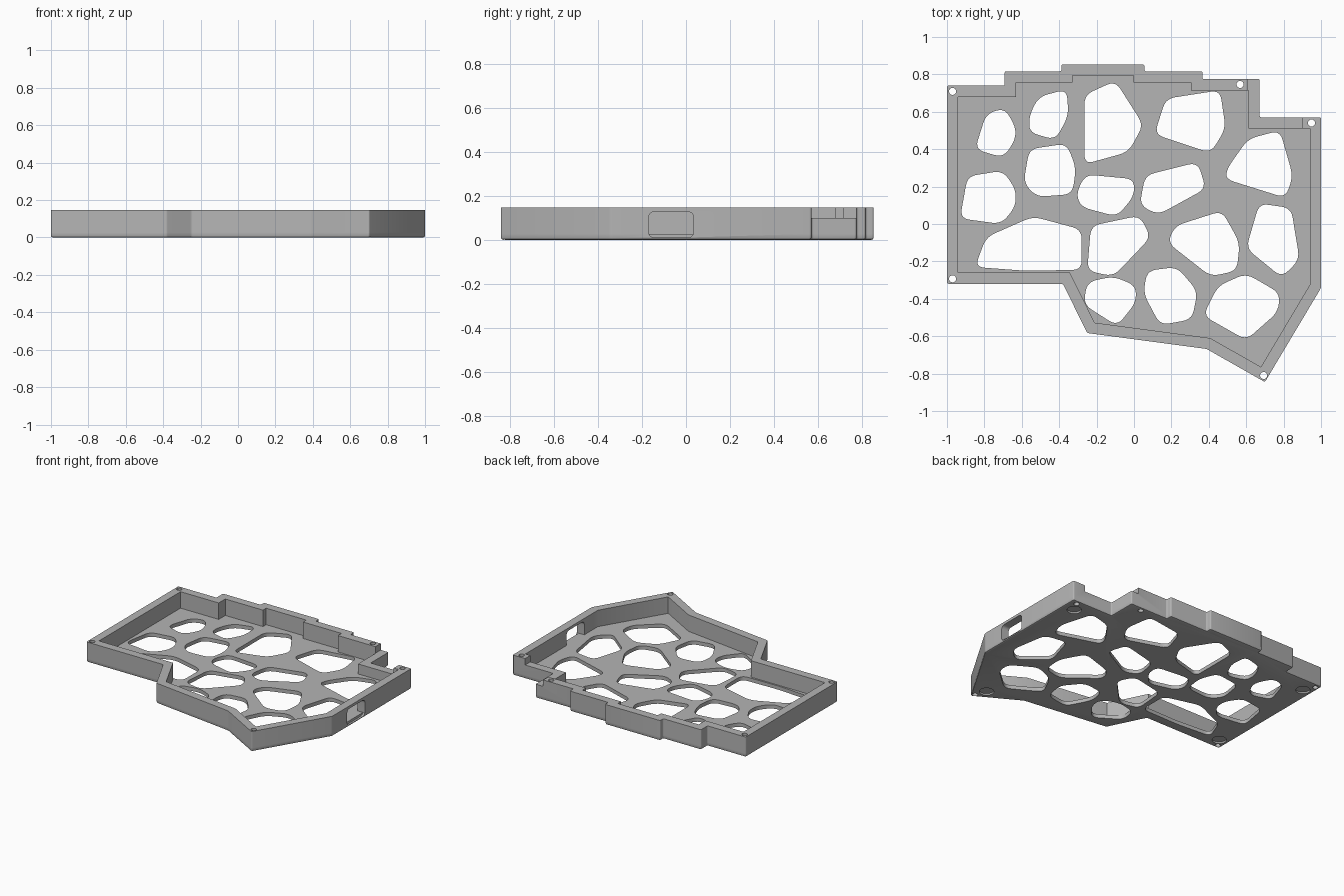
import bpy, bmesh, math
from mathutils import Vector

cube = bpy.data.objects.get("Cube")
if cube:
    bpy.data.objects.remove(cube, do_unlink=True)

HEIGHT, FLOOR, WALL = 0.147, 0.027, 0.06

grey = bpy.data.materials.new("plain grey")
grey.use_nodes = True
grey.diffuse_color = (0.46, 0.46, 0.46, 1)
grey.node_tree.nodes["Principled BSDF"].inputs["Base Color"].default_value = grey.diffuse_color


def inset(points, dist):
    """Mitred inward offset of a counter-clockwise outline."""
    pts = [Vector(p) for p in points]
    result = []
    for i, p in enumerate(pts):
        a = (p - pts[i - 1]).normalized()
        b = (pts[(i + 1) % len(pts)] - p).normalized()
        n, m = Vector((-a.y, a.x)), Vector((-b.y, b.x))
        result.append(p + (n + m) * dist / (1 + n.dot(m)))
    return result


def rounded(points, cut, steps=5):
    """Replace every corner with a short curve."""
    pts = [Vector(p) for p in points]
    result = []
    for i, p in enumerate(pts):
        a, b = pts[i - 1] - p, pts[(i + 1) % len(pts)] - p
        start = p + a.normalized() * min(cut, a.length * 0.46)
        end = p + b.normalized() * min(cut, b.length * 0.46)
        for k in range(steps + 1):
            t = k / steps
            result.append(start * (1 - t) ** 2 + p * 2 * t * (1 - t) + end * t * t)
    return result


def circle(x, y, radius, count=24):
    return [Vector((x + radius * math.cos(math.tau * k / count),
                    y + radius * math.sin(math.tau * k / count))) for k in range(count)]


def at_z(points, z):
    return [(p[0], p[1], z) for p in points]


def prism(points, low, high):
    return [at_z(points, low), at_z(points, high)]


def lofts(name, solids):
    """One object holding closed solids, each given as stacked rings."""
    bm = bmesh.new()
    for rings in solids:
        loops = [[bm.verts.new(p) for p in ring] for ring in rings]
        bm.faces.new(loops[0][::-1])
        bm.faces.new(loops[-1])
        for low, up in zip(loops, loops[1:]):
            for i in range(len(low)):
                bm.faces.new((low[i - 1], low[i], up[i], up[i - 1]))
    bmesh.ops.recalc_face_normals(bm, faces=bm.faces[:])
    mesh = bpy.data.meshes.new(name)
    bm.to_mesh(mesh)
    bm.free()
    mesh.materials.append(grey)
    obj = bpy.data.objects.new(name, mesh)
    bpy.context.collection.objects.link(obj)
    return obj


def activate(obj):
    bpy.ops.object.select_all(action="DESELECT")
    obj.select_set(True)
    bpy.context.view_layer.objects.active = obj


def carve(obj, solids):
    cutter = lofts("cutter", solids)
    cutter.hide_render = True
    mod = obj.modifiers.new("carve", "BOOLEAN")
    mod.operation, mod.solver, mod.object = "DIFFERENCE", "EXACT", cutter
    activate(obj)
    bpy.ops.object.modifier_apply(modifier=mod.name)
    bpy.data.objects.remove(cutter, do_unlink=True)


def port(x0, x1, bottom):
    """Round-topped opening through the left wall."""
    shape = rounded([(-0.17, bottom), (0.035, bottom), (0.035, 0.128), (-0.17, 0.128)], 0.03)
    return [[(x, p.x, p.y) for p in shape] for x in (x0, x1)]


# Outer plan of the tray
outline = [(-1, -.32), (-.38, -.32), (-.25, -.583), (.388, -.668), (.7, -.845),
           (1, -.342), (1, .57), (.672, .57), (.672, .775), (.366, .775),
           (.366, .816), (.056, .816), (.056, .853), (-.388, .853),
           (-.388, .816), (-.692, .816), (-.692, .74), (-1, .74)]

# Corner points of the floor openings, row by row
back_row = [
    [(-.79, .59), (-.69, .62), (-.63, .51), (-.64, .44), (-.7, .355), (-.85, .4)],
    [(-.51, .68), (-.36, .72), (-.35, .58), (-.42, .45), (-.56, .49), (-.56, .58)],
    [(-.265, .69), (-.1, .765), (.05, .53), (-.03, .385), (-.265, .32)],
    [(.17, .67), (.46, .715), (.49, .51), (.41, .38), (.11, .48)],
    [(.61, .455), (.78, .5), (.85, .255), (.81, .14), (.49, .24), (.5, .3)],
]
middle_row = [
    [(-.89, .255), (-.7, .285), (-.63, .18), (-.635, .09), (-.71, 0), (-.93, .03)],
    [(-.56, .4), (-.36, .43), (-.31, .3), (-.33, .16), (-.52, .145), (-.59, .22)],
    [(-.26, .265), (0, .24), (0, .15), (-.09, .04), (-.28, .09), (-.31, .16)],
    [(.06, .26), (.34, .33), (.385, .19), (.13, .05), (.03, .1)],
]
front_row = [
    [(-.54, .04), (-.28, -.03), (-.28, -.245), (-.58, -.25), (-.85, -.23), (-.79, -.07)],
    [(-.23, -.01), (.03, .045), (.09, -.07), (-.11, -.28), (-.25, -.25)],
    [(.22, -.01), (.47, .07), (.565, -.1), (.55, -.25), (.41, -.28), (.18, -.1)],
    [(.67, .11), (.84, .085), (.885, -.19), (.79, -.285), (.6, -.13)],
]
tip_row = [
    [(-.25, -.31), (-.11, -.28), (.01, -.33), (.01, -.42), (-.09, -.545), (-.27, -.43)],
    [(.07, -.25), (.23, -.23), (.34, -.36), (.31, -.51), (.14, -.54), (.05, -.37)],
    [(.45, -.33), (.6, -.265), (.78, -.37), (.77, -.47), (.6, -.62), (.37, -.49)],
]
screws = [(-.97, .709), (-.97, -.293), (.567, .746), (.949, .54), (.693, -.81)]
feet = [(-.93, .63), (-.93, -.23), (.91, .47), (.66, -.73)]


def shell(dist, z):
    return at_z(rounded(inset(outline, dist), 0.01, 3), z)


screw_holes = [prism(circle(x, y, 0.019), -1, 1) for x, y in screws]

# Floor plate with softened lower edge, openings, screw holes and foot recesses
floor = lofts("floor_plate", [[shell(0.01, 0), shell(0.003, 0.003), shell(0, 0.01), shell(0, FLOOR)]])
openings = [prism(rounded(h, 0.05), -1, 1)
            for row in (back_row, middle_row, front_row, tip_row) for h in row]
recesses = [prism(circle(x, y, 0.048), -0.1, 0.012) for x, y in feet]
carve(floor, openings + screw_holes + recesses + [port(0.985, 1.1, 0.01)])

# Surrounding wall with screw holes, port opening and lowered back corner
wall = lofts("outer_wall", [[shell(0, FLOOR), shell(0, HEIGHT)]])
carve(wall, [prism(inset(outline, WALL), -1, 1)])
carve(wall, screw_holes + [port(0.9, 1.1, -0.1)])
notch = [(0.61, 0.505), (0.9, 0.505), (0.9, 0.9), (0.61, 0.9)]
carve(wall, [prism(notch, 0.1, 1)])

for part in (floor, wall):
    activate(part)
    bpy.ops.object.shade_smooth_by_angle(angle=math.radians(35))
